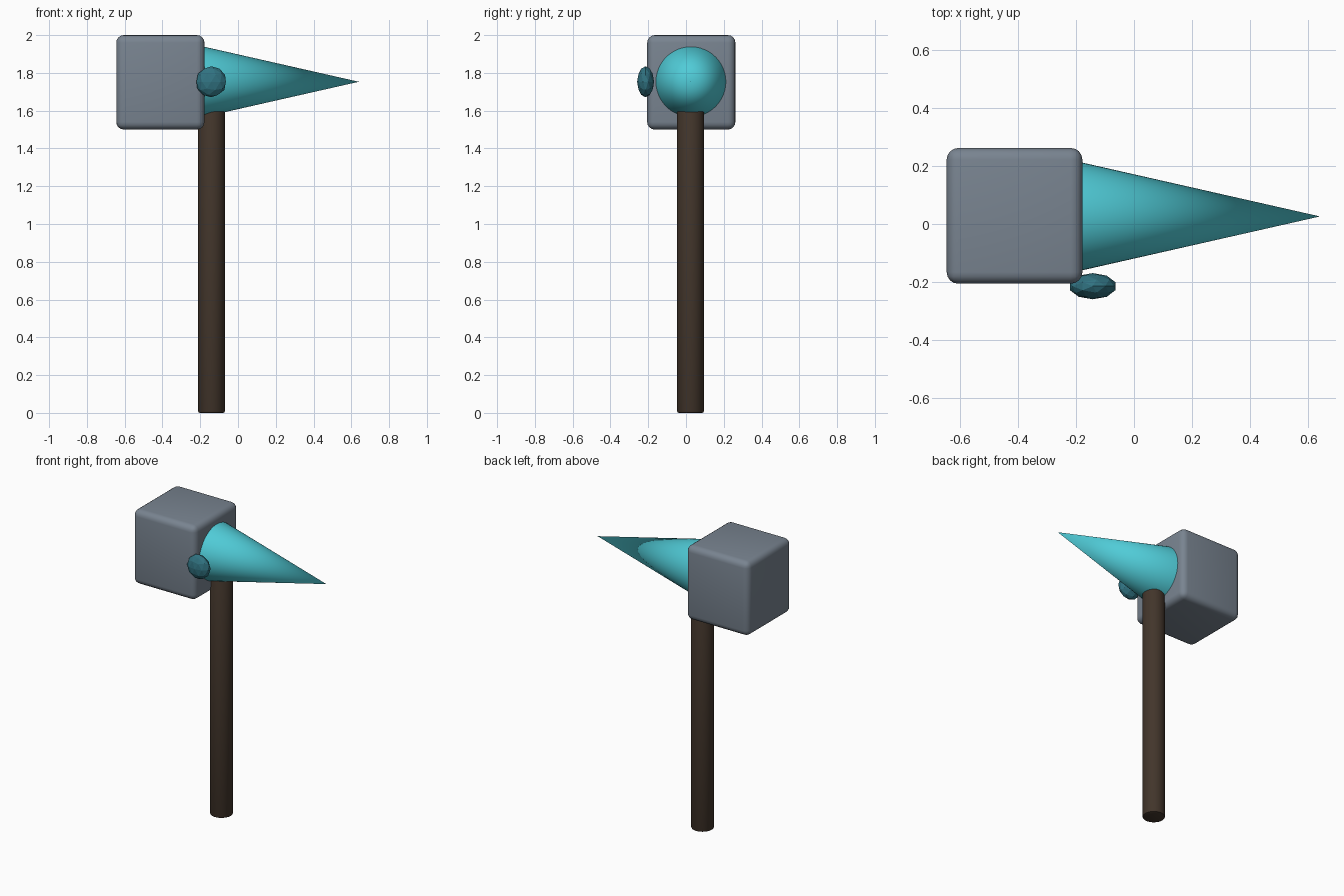
import bpy
from math import radians

if "Cube" in bpy.data.objects:
    bpy.data.objects.remove(bpy.data.objects["Cube"])

MID_Y = 0.026    # centre plane of the tool
HEAD_Z = 1.753   # height of the head's axis
HANDLE_X = -0.14


def material(name, rgb):
    mat = bpy.data.materials.new(name)
    mat.diffuse_color = (*rgb, 1)
    mat.use_nodes = True
    mat.node_tree.nodes["Principled BSDF"].inputs["Base Color"].default_value = mat.diffuse_color
    return mat


def finish(name, mat, scale=None, bevel=0, segments=3, smooth=True):
    ob = bpy.context.object
    ob.name = name
    ob.data.materials.append(mat)
    if scale:
        ob.scale = scale
        bpy.ops.object.transform_apply(location=False, rotation=False, scale=True)
    if bevel:
        mod = ob.modifiers.new("bevel", 'BEVEL')
        mod.width = bevel
        mod.segments = segments
        mod.limit_method = 'ANGLE'
        mod.angle_limit = radians(40)
        bpy.ops.object.modifier_apply(modifier="bevel")
    if smooth:
        bpy.ops.object.shade_smooth_by_angle(angle=radians(40))
    return ob


steel = material("steel", (0.19, 0.23, 0.28))
wood = material("wood", (0.055, 0.036, 0.024))
crystal = material("crystal", (0.08, 0.60, 0.68))
dark_crystal = material("dark_crystal", (0.03, 0.17, 0.22))

# Handle, running up into the spike
bpy.ops.mesh.primitive_cylinder_add(vertices=32, radius=0.071, depth=1.68,
                                    location=(HANDLE_X, MID_Y - 0.002, 0.84))
finish("handle", wood, bevel=0.01, segments=2)

# Rounded block on one side of the head
bpy.ops.mesh.primitive_cube_add(size=1, location=(-0.411, 0.028, 1.75))
finish("hammer_block", steel, scale=(0.467, 0.467, 0.5), bevel=0.04, segments=4)

# Long spike on the other side, its base sunk slightly into the block
tip, base = 0.64, -0.19
bpy.ops.mesh.primitive_cone_add(vertices=48, radius1=0.188, radius2=0, depth=tip - base,
                                location=((tip + base) / 2, MID_Y, HEAD_Z),
                                rotation=(0, radians(90), 0))
finish("spike", crystal)

# Flattened faceted gem on the front
bpy.ops.mesh.primitive_ico_sphere_add(subdivisions=2, radius=1,
                                      location=(HANDLE_X - 0.002, -0.214, HEAD_Z))
finish("gem", dark_crystal, scale=(0.082, 0.045, 0.082), smooth=False)
